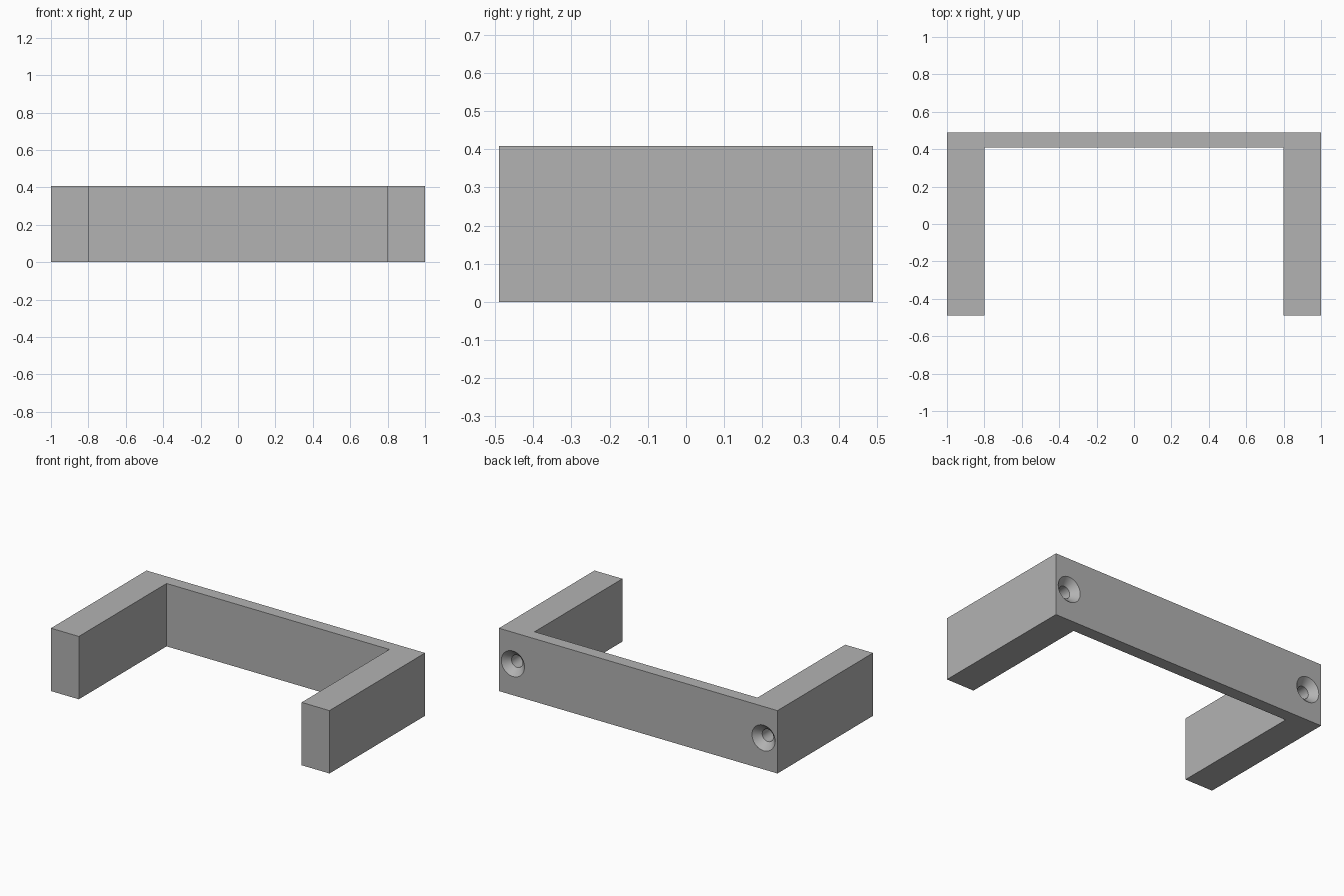
import bpy, bmesh, math
from mathutils import Matrix, Vector

cube = bpy.data.objects.get("Cube")
if cube:
    bpy.data.objects.remove(cube, do_unlink=True)

WIDTH, DEPTH, HEIGHT = 2.0, 0.98, 0.408
PLATE, LEG = 0.08, 0.2
BACK = DEPTH / 2

grey = bpy.data.materials.new("plain grey")
grey.use_nodes = True
grey.diffuse_color = (0.448, 0.448, 0.448, 1)
grey.node_tree.nodes["Principled BSDF"].inputs["Base Color"].default_value = grey.diffuse_color


def add_object(name, bm):
    bmesh.ops.recalc_face_normals(bm, faces=bm.faces[:])
    mesh = bpy.data.meshes.new(name)
    bm.to_mesh(mesh)
    bm.free()
    mesh.materials.append(grey)
    obj = bpy.data.objects.new(name, mesh)
    bpy.context.scene.collection.objects.link(obj)
    return obj


def box(name, low, high):
    low, high = Vector(low), Vector(high)
    bm = bmesh.new()
    bmesh.ops.create_cube(bm, size=1, matrix=Matrix.Translation((low + high) / 2)
                          @ Matrix.Diagonal((high - low).to_4d()))
    return add_object(name, bm)


def screw_cutter(x):
    # Countersink and blind pilot hole as one turned profile: (radius, depth)
    profile = [(0, -0.02), (0.103, -0.02), (0.04, 0.043), (0.04, 0.4), (0, 0.4)]
    bm = bmesh.new()
    verts = [bm.verts.new((x + r, BACK - d, HEIGHT / 2)) for r, d in profile]
    edges = [bm.edges.new(pair) for pair in zip(verts, verts[1:])]
    bmesh.ops.spin(bm, geom=verts + edges, cent=(x, 0, HEIGHT / 2), axis=(0, 1, 0),
                   angle=math.tau, steps=48, use_duplicate=False)
    bmesh.ops.remove_doubles(bm, verts=bm.verts[:], dist=0.0001)
    cutter = add_object("screw_hole_cutter", bm)
    cutter.hide_render = True
    return cutter


def cut(obj, cutters):
    bpy.ops.object.select_all(action="DESELECT")
    obj.select_set(True)
    bpy.context.view_layer.objects.active = obj
    for cutter in cutters:
        mod = obj.modifiers.new("screw hole", "BOOLEAN")
        mod.operation = "DIFFERENCE"
        mod.solver = "EXACT"
        mod.object = cutter
        bpy.ops.object.modifier_apply(modifier=mod.name)
    bpy.ops.object.shade_smooth_by_angle(angle=math.radians(30))


# Back plate and the two legs
half = WIDTH / 2
plate = box("back_plate", (-half, BACK - PLATE, 0), (half, BACK, HEIGHT))
left_leg = box("left_leg", (half - LEG, -BACK, 0), (half, BACK - PLATE, HEIGHT))
right_leg = box("right_leg", (-half, -BACK, 0), (LEG - half, BACK - PLATE, HEIGHT))

# Countersunk screw holes through the plate into each leg
cutters = [screw_cutter(side * (half - LEG / 2)) for side in (1, -1)]
cut(plate, cutters)
cut(left_leg, cutters[:1])
cut(right_leg, cutters[1:])
for cutter in cutters:
    bpy.data.objects.remove(cutter, do_unlink=True)
